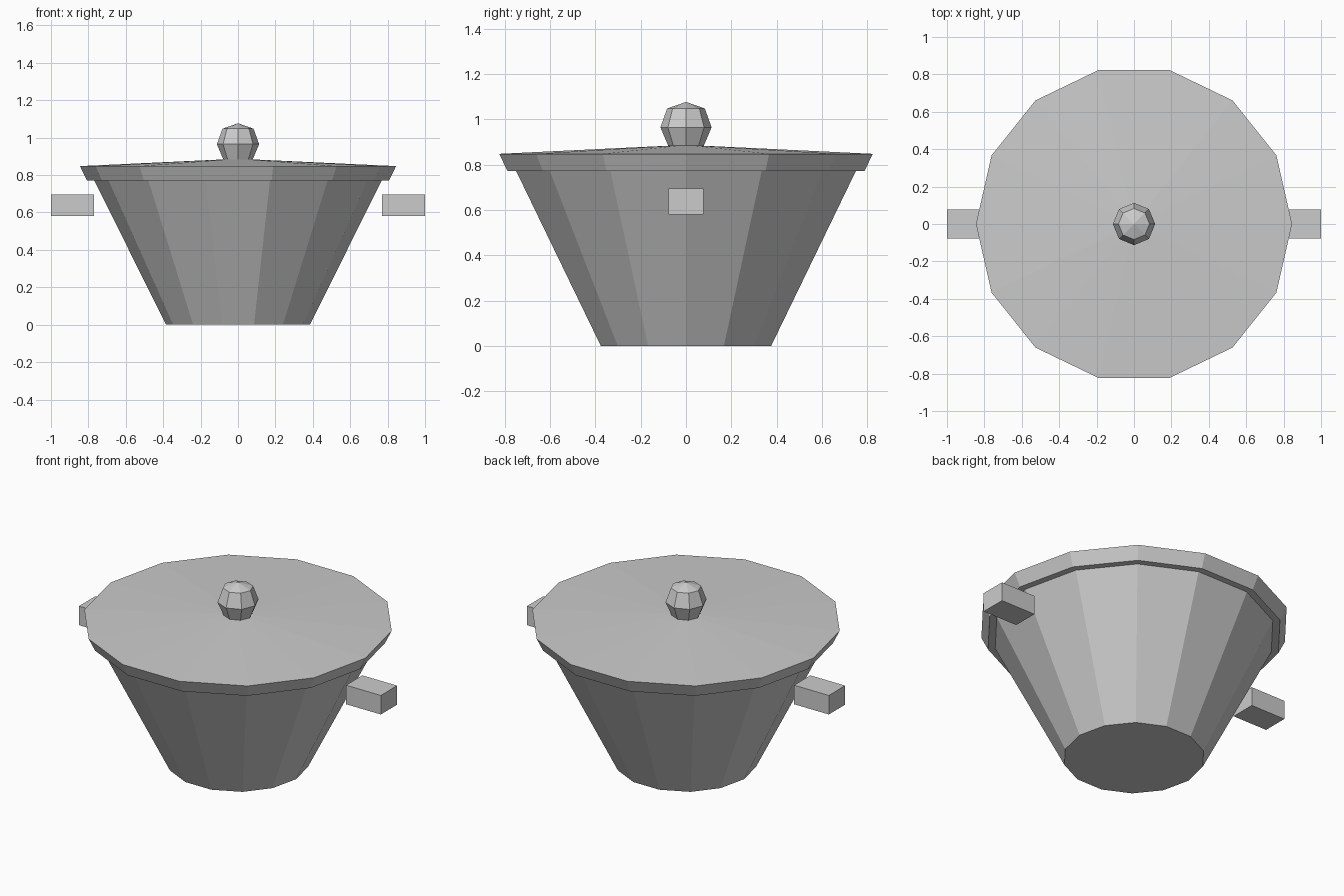
import bpy
import bmesh
from math import cos, sin, tau

cube = bpy.data.objects.get("Cube")
if cube:
    bpy.data.objects.remove(cube, do_unlink=True)

grey = bpy.data.materials.new("light_grey")
grey.use_nodes = True
colour = (0.6, 0.6, 0.6, 1)
grey.diffuse_color = colour
grey.node_tree.nodes["Principled BSDF"].inputs["Base Color"].default_value = colour


def finish(name, bm):
    bmesh.ops.recalc_face_normals(bm, faces=bm.faces)
    mesh = bpy.data.meshes.new(name)
    bm.to_mesh(mesh)
    bm.free()
    mesh.materials.append(grey)
    obj = bpy.data.objects.new(name, mesh)
    bpy.context.collection.objects.link(obj)
    return obj


def lathe(name, profile, sides):
    """Closed faceted solid from (radius, height) rings; radius 0 makes a tip."""
    bm = bmesh.new()
    rings = []
    for r, z in profile:
        count = sides if r else 1
        rings.append([bm.verts.new((r * cos(tau * i / sides), r * sin(tau * i / sides), z))
                      for i in range(count)])
    for low, high in zip(rings, rings[1:]):
        for i in range(sides):
            j = (i + 1) % sides
            top = [high[j], high[i]] if len(high) > 1 else [high[0]]
            bm.faces.new([low[i], low[j]] + top)
    bm.faces.new(rings[0])
    if len(rings[-1]) > 1:
        bm.faces.new(rings[-1])
    return finish(name, bm)


def block(name, centre, size):
    bm = bmesh.new()
    bmesh.ops.create_cube(bm, size=1)
    bmesh.ops.scale(bm, vec=size, verts=bm.verts)
    bmesh.ops.translate(bm, vec=centre, verts=bm.verts)
    return finish(name, bm)


# Tapered pot and its overhanging lid
lathe("pot_body", [(0.385, 0), (0.77, 0.775)], 14)
lathe("lid", [(0.808, 0.772), (0.845, 0.848), (0.075, 0.884)], 14)

# Faceted knob
lathe("lid_knob", [(0.077, 0.88), (0.113, 0.965), (0.083, 1.048), (0, 1.077)], 8)

# Side handles
for side, name in ((1, "left_handle"), (-1, "right_handle")):
    block(name, (side * 0.885, 0, 0.638), (0.23, 0.154, 0.114))
